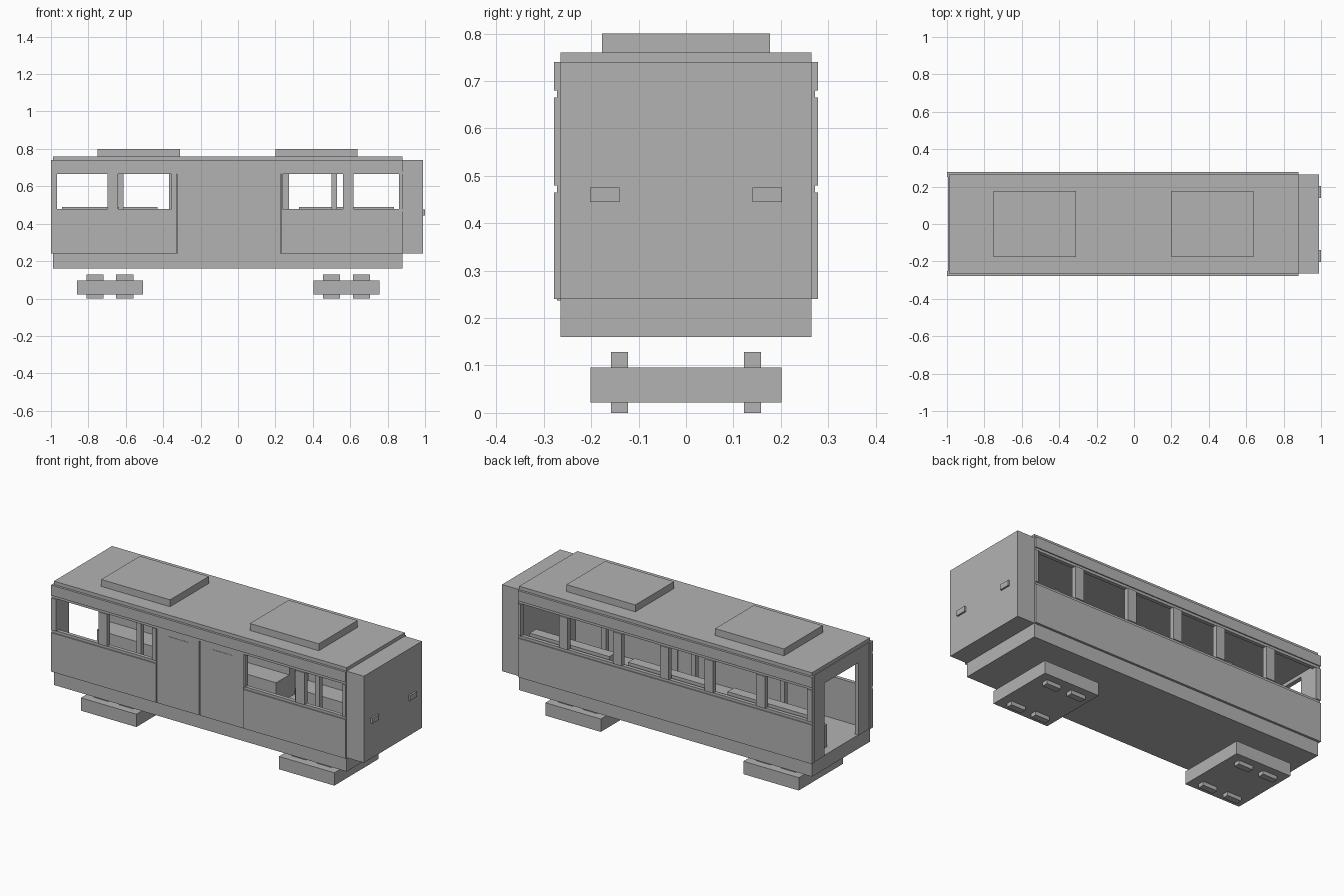
import bpy

cube = bpy.data.objects.get("Cube")
if cube:
    bpy.data.objects.remove(cube, do_unlink=True)

grey = bpy.data.materials.new("plain grey")
grey.use_nodes = True
grey.diffuse_color = (0.45, 0.45, 0.45, 1)
grey.node_tree.nodes["Principled BSDF"].inputs["Base Color"].default_value = (0.45, 0.45, 0.45, 1)

FACES = ((0, 2, 3, 1), (4, 5, 7, 6), (0, 1, 5, 4), (2, 6, 7, 3), (0, 4, 6, 2), (1, 3, 7, 5))


def box(name, xs, ys, zs):
    """Axis-aligned block given by its ranges on each axis."""
    xs, ys, zs = sorted(xs), sorted(ys), sorted(zs)
    mesh = bpy.data.meshes.new(name)
    mesh.from_pydata([(x, y, z) for z in zs for y in ys for x in xs], [], FACES)
    mesh.materials.append(grey)
    obj = bpy.data.objects.new(name, mesh)
    bpy.context.collection.objects.link(obj)
    return obj


BACK, FRONT = -1.0, 0.88          # ends of the passenger body
FLOOR, CEILING = 0.24, 0.68
SILL, HEAD = 0.48, 0.665          # window opening
INNER, FRAME, OUTER = 0.25, 0.272, 0.278
DOOR_L, DOOR_R, DOOR_MID = -0.33, 0.23, -0.055

# Floor and roof slabs
box("floor", (-0.99, FRONT), (-0.265, 0.265), (0.16, FLOOR))
box("roof", (-0.99, FRONT), (-0.265, 0.265), (CEILING, 0.76))


def wall_run(side, name, start, end):
    """Lower panel with a recessed sill strip."""
    box(name + "_lower_panel", (start, end), (side * INNER, side * OUTER), (FLOOR, 0.465))
    box(name + "_sill", (start, end), (side * INNER, side * FRAME), (0.465, SILL))


def pillar(side, name, start, end):
    box(name + "_pillar", (start, end), (side * INNER, side * OUTER), (SILL, HEAD))


# Side walls: header, panels and window pillars
for side, name in ((-1, "front_wall"), (1, "back_wall")):
    box(name + "_header", (BACK, FRONT), (side * INNER, side * OUTER), (CEILING, 0.74))
    box(name + "_window_head", (BACK, FRONT), (side * INNER, side * FRAME), (HEAD, CEILING))
    for x in (-0.67, 0.59):
        pillar(side, name, x - 0.028, x + 0.028)
    pillar(side, name, BACK, -0.968)
    pillar(side, name, 0.862, FRONT)

wall_run(1, "back_wall", BACK, FRONT)
for x in (-0.34, DOOR_MID, 0.245):
    pillar(1, "back_wall", x - 0.028, x + 0.028)
wall_run(-1, "front_wall", BACK, DOOR_L)
wall_run(-1, "front_wall", DOOR_R, FRONT)
pillar(-1, "front_wall", -0.355, DOOR_L)
pillar(-1, "front_wall", DOOR_R, 0.238)

# Double sliding door with thin window plates
for name, start, end in (("left_door", DOOR_L + 0.004, DOOR_MID - 0.005),
                         ("right_door", DOOR_MID + 0.005, DOOR_R - 0.004)):
    box(name, (start, end), (-INNER, -FRAME), (0.237, CEILING))
    mid = (start + end) / 2
    box(name + "_window", (mid - 0.065, mid + 0.065), (-FRAME, -FRAME - 0.002), (SILL, 0.64))
box("door_seam", (DOOR_MID - 0.005, DOOR_MID + 0.005), (-INNER, -FRAME + 0.008), (FLOOR, CEILING))

# Open gangway end
for side in (-1, 1):
    box("end_jamb", (-0.995, -0.97), (side * 0.155, side * 0.262), (FLOOR, CEILING))
box("end_lintel", (-0.995, -0.97), (-0.262, 0.262), (0.66, 0.74))

# Closed cab with two lamps
box("cab", (FRONT, 0.99), (-0.265, 0.265), (FLOOR, 0.74))
for side in (-1, 1):
    box("lamp", (0.99, 1.0), (side * 0.14, side * 0.203), (0.445, 0.475))

# Benches along the back wall and centre poles
for x in (-0.685, -0.05, 0.58):
    span = (x - 0.255, x + 0.255)
    box("bench_seat", span, (0.055, 0.225), (FLOOR, 0.37))
    box("bench_backrest", span, (0.175, 0.235), (0.37, 0.49))
for x in (-0.625, -0.055, 0.515):
    box("pole", (x - 0.014, x + 0.014), (-0.014, 0.014), (FLOOR, CEILING))

# Roof units
for x in (-0.53, 0.42):
    box("roof_unit", (x - 0.22, x + 0.22), (-0.177, 0.177), (0.76, 0.8))

# Bogies with four block wheels each
for x in (-0.685, 0.58):
    box("bogie_frame", (x - 0.177, x + 0.177), (-0.202, 0.202), (0.022, 0.096))
    for dx in (-0.08, 0.08):
        for y in (-0.14, 0.14):
            box("wheel", (x + dx - 0.046, x + dx + 0.046), (y - 0.018, y + 0.018), (0, 0.128))
